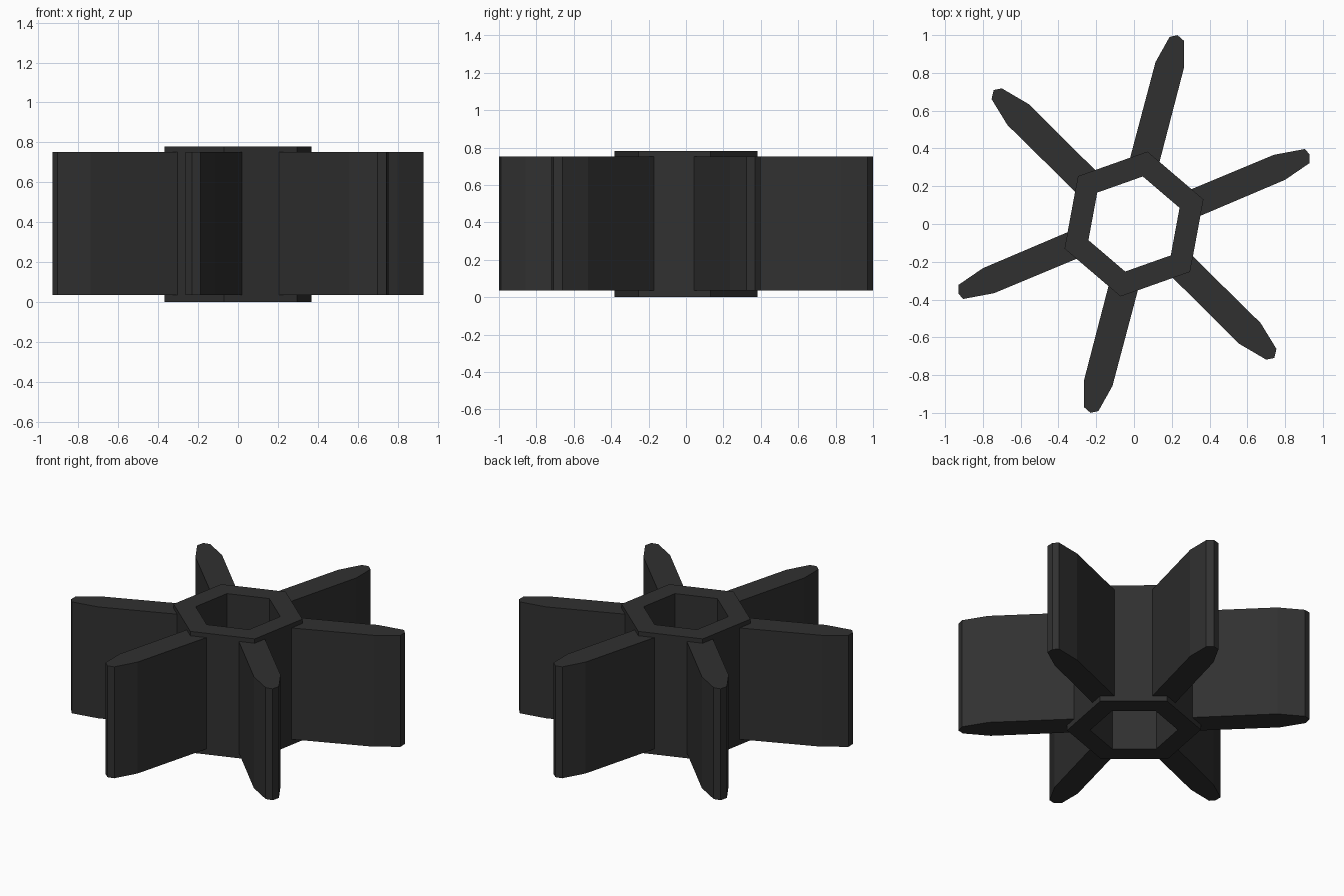
import bpy
import bmesh
import math

if "Cube" in bpy.data.objects:
    bpy.data.objects.remove(bpy.data.objects["Cube"])

# Single dark rubber colour
dark = bpy.data.materials.new("dark rubber")
dark.diffuse_color = (0.03, 0.03, 0.03, 1)
dark.use_nodes = True
dark.node_tree.nodes["Principled BSDF"].inputs["Base Color"].default_value = dark.diffuse_color


def finish(name, bm):
    bmesh.ops.recalc_face_normals(bm, faces=bm.faces)
    mesh = bpy.data.meshes.new(name)
    bm.to_mesh(mesh)
    bm.free()
    mesh.materials.append(dark)
    bpy.context.collection.objects.link(bpy.data.objects.new(name, mesh))


def prism(name, outline, z0, z1):
    """Extrude a flat outline from z0 up to z1."""
    bm = bmesh.new()
    face = bm.faces.new([bm.verts.new((x, y, z0)) for x, y in outline])
    new = bmesh.ops.extrude_face_region(bm, geom=[face], use_keep_orig=True)["geom"]
    for v in new:
        if isinstance(v, bmesh.types.BMVert):
            v.co.z = z1
    finish(name, bm)


# Hexagonal hub with a hexagonal through hole
bm = bmesh.new()
rings = []
for r, z in ((0.39, 0), (0.39, 0.78), (0.256, 0.78), (0.256, 0)):
    rings.append([bm.verts.new((r * math.cos(math.radians(19.5 + 60 * i)),
                                r * math.sin(math.radians(19.5 + 60 * i)), z))
                  for i in range(6)])
for a, b in zip(rings, rings[1:] + rings[:1]):
    for i in range(6):
        j = (i + 1) % 6
        bm.faces.new((a[i], a[j], b[j], b[i]))
finish("hub", bm)

# Tapered vanes: three outlines, each repeated on the opposite side
vanes = [
    [(0.32, 0.03), (0.80, 0.234), (0.93, 0.323), (0.93, 0.368),
     (0.905, 0.397), (0.74, 0.366), (0.27, 0.17)],
    [(0.125, 0.29), (0.264, 0.825), (0.264, 0.97), (0.23, 1.0),
     (0.188, 0.99), (0.114, 0.857), (-0.03, 0.315)],
    [(-0.19, 0.27), (-0.558, 0.635), (-0.70, 0.718), (-0.743, 0.709),
     (-0.754, 0.661), (-0.67, 0.524), (-0.295, 0.155)],
]
for n, outline in enumerate(vanes, 1):
    for side, s in (("a", 1), ("b", -1)):
        prism(f"vane_{n}{side}", [(s * x, s * y) for x, y in outline], 0.035, 0.752)
